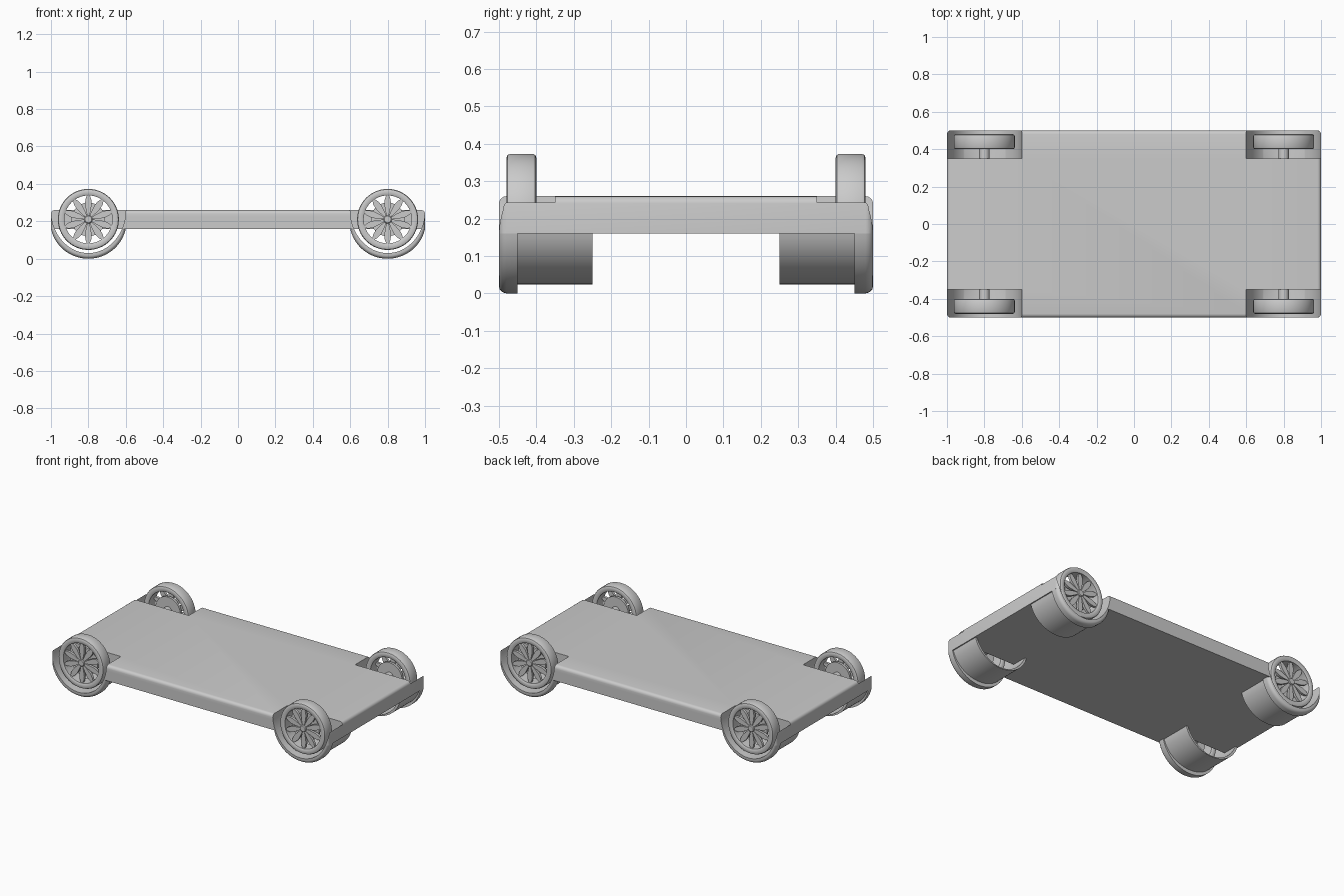
import bpy, bmesh, math
from math import sin, cos, pi, sqrt

if "Cube" in bpy.data.objects:
    bpy.data.objects.remove(bpy.data.objects["Cube"])


def finish(name, bm, smooth=True):
    bmesh.ops.recalc_face_normals(bm, faces=bm.faces[:])
    me = bpy.data.meshes.new(name)
    bm.to_mesh(me)
    bm.free()
    ob = bpy.data.objects.new(name, me)
    bpy.context.collection.objects.link(ob)
    if smooth:
        shade(ob)
    return ob


def activate(ob):
    bpy.ops.object.select_all(action='DESELECT')
    ob.select_set(True)
    bpy.context.view_layer.objects.active = ob


def shade(ob):
    activate(ob)
    bpy.ops.object.shade_smooth_by_angle(angle=math.radians(35))


def loft(bm, rings, closed=False):
    """Bridge equal-length point rings; cap the ends unless closed."""
    vs = [[bm.verts.new(p) for p in r] for r in rings]
    n, m = len(vs[0]), len(vs)
    for i in range(m if closed else m - 1):
        a, b = vs[i], vs[(i + 1) % m]
        for j in range(n):
            k = (j + 1) % n
            bm.faces.new((a[j], a[k], b[k], b[j]))
    if not closed:
        return vs[0], vs[-1]


def lathe(name, profile, cx, sy, closed=False, n=64):
    """Turn (radius, y) points about the wheel axis."""
    bm = bmesh.new()
    rings = [[(cx + r * cos(2 * pi * i / n), sy * y, AXLE_Z + r * sin(2 * pi * i / n))
              for i in range(n)] for r, y in profile]
    ends = loft(bm, rings, closed)
    if ends:
        for e in ends:
            bm.faces.new(e)
    return finish(name, bm)


AXLE_Z, FLOOR = 0.21, 0.16


def arc(cx, cz, rx, rz, z_top, n=40):
    """Lower part of an ellipse, cut off at height z_top, left to right."""
    a = math.asin((cz - z_top) / rz)
    return [(cx - rx * cos(a + (pi - 2 * a) * i / n), cz - rz * sin(a + (pi - 2 * a) * i / n))
            for i in range(n + 1)]


# chassis slab with rounded top and vertical edges
bm = bmesh.new()
bmesh.ops.create_cube(bm, size=1)
for v in bm.verts:
    v.co = (v.co.x * 2, v.co.y, 0.21 + v.co.z * 0.1)
edges = [e for e in bm.edges if max(v.co.z for v in e.verts) > 0.2]
bmesh.ops.bevel(bm, geom=edges, offset=0.02, segments=4, profile=0.5, affect='EDGES')
slab = finish("chassis_slab", bm, False)

# wheel notches cut from the four corners
for cx in (-0.8, 0.8):
    for sy in (-1, 1):
        pts = arc(cx, 0.26, 0.2, 0.23, 0.26)
        pts = [(cx - 0.2, 0.4)] + pts + [(cx + 0.2, 0.4)]
        bm = bmesh.new()
        for e in loft(bm, [[(x, sy * y, z) for x, z in pts] for y in (0.35, 0.6)]):
            bm.faces.new(e)
        cutter = finish("notch_cutter", bm, False)
        cutter.hide_render = True
        mod = slab.modifiers.new("notch", 'BOOLEAN')
        mod.operation, mod.solver, mod.object = 'DIFFERENCE', 'EXACT', cutter
        activate(slab)
        bpy.ops.object.modifier_apply(modifier=mod.name)
        bpy.data.objects.remove(cutter)
shade(slab)

# fender cradle: (y, outer rx, outer rz), thin sleeve then rounded lip
SECTIONS = [(0.25, 0.198, 0.176), (0.45, 0.198, 0.176), (0.45, 0.204, 0.2), (0.48, 0.204, 0.2),
            (0.488, 0.202, 0.198), (0.494, 0.198, 0.194), (0.498, 0.194, 0.189), (0.5, 0.19, 0.182)]

for end, cx in (("left", -0.8), ("right", 0.8)):
    for side, sy in (("front", -1), ("back", 1)):
        tag = side + "_" + end
        inner = arc(cx, 0.26, 0.2, 0.23, FLOOR)
        rings = []
        for y, rx, rz in SECTIONS:
            outer = arc(cx, 0.2, rx, rz, FLOOR)
            rings.append([(x, sy * y, z) for x, z in outer + inner[::-1]])
        bm = bmesh.new()
        for e in loft(bm, rings):
            n = len(e)
            for j in range(n // 2 - 1):
                bm.faces.new((e[j], e[j + 1], e[n - 2 - j], e[n - 1 - j]))
        finish("fender_" + tag, bm)

        # tyre with hollow rim barrel
        lathe("tyre_" + tag, [(0.128, 0.476), (0.134, 0.48), (0.153, 0.48), (0.160, 0.477),
                              (0.163, 0.47), (0.163, 0.41), (0.160, 0.403), (0.153, 0.40),
                              (0.134, 0.40), (0.128, 0.404)], cx, sy, True)
        # brake disc, axle stub and hub cap
        lathe("brake_disc_" + tag, [(0.09, 0.42), (0.09, 0.435)], cx, sy)
        lathe("axle_" + tag, [(0.028, 0.33), (0.028, 0.45)], cx, sy, n=32)
        lathe("hub_" + tag, [(0.022, 0.44), (0.022, 0.472), (0.018, 0.476)], cx, sy, n=32)

        # ten petal-shaped spokes
        bm = bmesh.new()
        outline = [(0.012, 0.004), (0.05, 0.013), (0.085, 0.018), (0.11, 0.015), (0.131, 0.006)]
        outline += [(r, -w) for r, w in outline[::-1]]
        for k in range(10):
            a = 2 * pi * k / 10 + pi / 10
            ring = [(cx + r * cos(a) - w * sin(a), AXLE_Z + r * sin(a) + w * cos(a))
                    for r, w in outline]
            for e in loft(bm, [[(x, sy * y, z) for x, z in ring] for y in (0.452, 0.468)]):
                bm.faces.new(e)
        finish("spokes_" + tag, bm)
